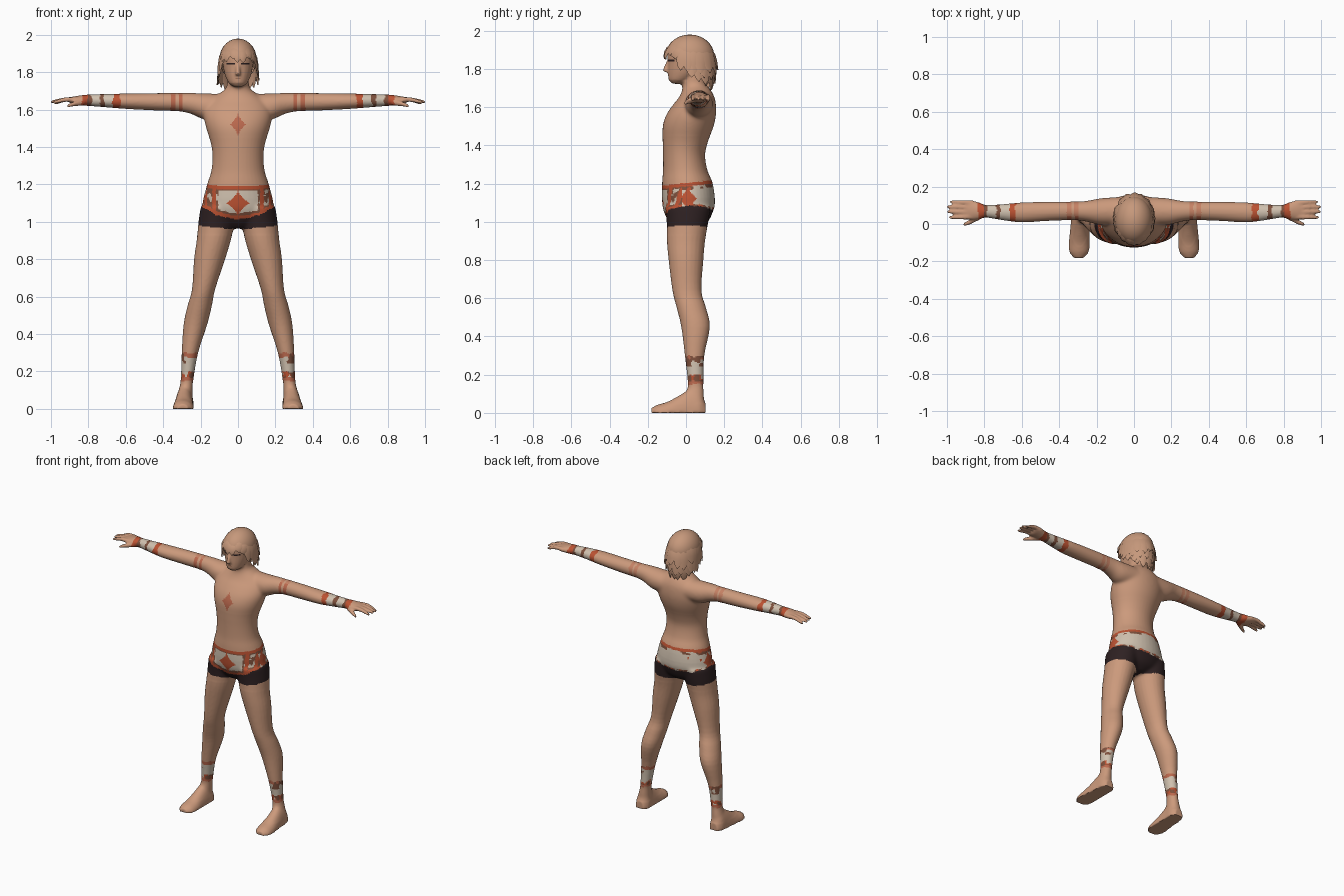
import bpy, bmesh, math, random
from mathutils import Vector, noise

cube = bpy.data.objects.get("Cube")
if cube:
    bpy.data.objects.remove(cube, do_unlink=True)
random.seed(4)


# Materials
def material(name, rgb):
    lin = [((c / 255 + 0.055) / 1.055) ** 2.4 for c in rgb] + [1]
    m = bpy.data.materials.new(name)
    m.use_nodes = True
    m.diffuse_color = lin
    m.node_tree.nodes["Principled BSDF"].inputs["Base Color"].default_value = lin
    return m


SKIN, TATTOO, PALE, ORANGE, CREAM, BROWN, BLACK = range(7)
body_mats = [material("skin", (204, 154, 124)), material("soft red", (186, 104, 77)),
             material("pale red", (198, 130, 101)), material("orange", (188, 82, 50)),
             material("cream", (208, 193, 175)), material("brown", (126, 80, 60)),
             material("near black", (46, 33, 34))]
hair_mat = material("hair", (198, 152, 123))


def add_object(name, bm, mats):
    mesh = bpy.data.meshes.new(name)
    bm.to_mesh(mesh)
    bm.free()
    for m in mats:
        mesh.materials.append(m)
    ob = bpy.data.objects.new(name, mesh)
    bpy.context.collection.objects.link(ob)
    return ob


def smooth_rows(rows, steps=4):
    """Pass a smooth curve through the key sections."""
    out = []
    for i in range(len(rows) - 1):
        a, b, c, d = (rows[max(i - 1, 0)], rows[i], rows[i + 1],
                      rows[min(i + 2, len(rows) - 1)])
        for k in range(steps):
            t = k / steps
            out.append([q + t / 2 * (r - p + t * (2 * p - 5 * q + 4 * r - s
                        + t * (3 * (q - r) + s - p))) for p, q, r, s in zip(a, b, c, d)])
    return out + [list(rows[-1])]


def loft(bm, axis, rows, side=1, segs=24):
    """Closed oval tube; a row is position, two centres, two radii."""
    o1, o2 = [i for i in range(3) if i != axis]
    rings = []
    for t, c1, c2, r1, r2 in smooth_rows(rows):
        ring = []
        for k in range(segs):
            a = math.tau * k / segs
            p = Vector()
            p[axis] = t
            p[o1] = c1 + r1 * math.cos(a)
            p[o2] = c2 + r2 * math.sin(a)
            p.x *= side
            p.z = max(p.z, 0)
            ring.append(bm.verts.new(p))
        rings.append(ring)
    for a, b in zip(rings, rings[1:]):
        for k in range(segs):
            n = (k + 1) % segs
            bm.faces.new((a[k], a[n], b[n], b[k]))
    bm.faces.new(rings[0])
    bm.faces.new(rings[-1])


# Torso and neck: height, half width, front, back
torso = [(.965, .05, -.06, .07), (1, .14, -.09, .115), (1.05, .185, -.115, .14),
         (1.1, .19, -.125, .152), (1.2, .165, -.125, .14), (1.27, .143, -.12, .112),
         (1.35, .136, -.12, .1), (1.42, .145, -.122, .115), (1.5, .17, -.122, .145),
         (1.56, .182, -.103, .157), (1.61, .175, -.07, .157), (1.65, .15, -.038, .15),
         (1.69, .095, -.02, .13), (1.72, .062, -.02, .105), (1.78, .056, -.02, .1)]
bm = bmesh.new()
loft(bm, 2, [(z, 0, (f + b) / 2, w, (b - f) / 2) for z, w, f, b in torso], segs=40)

# Head and nose
loft(bm, 2, [(1.722, 0, -.05, .025, .025), (1.74, 0, -.035, .048, .055),
             (1.78, 0, -.01, .068, .085), (1.83, 0, .005, .08, .1),
             (1.88, 0, .012, .084, .108), (1.93, 0, .015, .07, .09),
             (1.965, 0, .02, .03, .04)])
loft(bm, 2, [(1.783, 0, -.1, .013, .01), (1.795, 0, -.106, .013, .015),
             (1.845, 0, -.092, .007, .008)])

# Arms, legs, hands and feet on both sides
arm = [(.08, .07, 1.615, .075, .07), (.18, .066, 1.617, .072, .07),
       (.25, .068, 1.633, .057, .057), (.32, .07, 1.64, .05, .049),
       (.45, .068, 1.642, .051, .046), (.6, .062, 1.645, .053, .041),
       (.7, .063, 1.648, .043, .036), (.79, .068, 1.65, .034, .031),
       (.83, .07, 1.65, .046, .028), (.88, .075, 1.65, .052, .02), (.9, .076, 1.65, .046, .015)]
leg = [(1.08, .11, .01, .09, .12), (1, .115, .008, .097, .11), (.9, .13, 0, .091, .1),
       (.8, .152, 0, .083, .091), (.64, .184, .005, .062, .076), (.55, .205, .028, .065, .077),
       (.45, .228, .05, .063, .075), (.3, .257, .045, .044, .051), (.16, .272, .05, .034, .041),
       (.1, .28, .048, .038, .047), (.04, .285, .05, .042, .045)]
foot = [(.103, .285, 0, .03, .05), (.07, .285, 0, .048, .12), (.02, .287, 0, .05, .125),
        (-.04, .29, 0, .053, .09), (-.1, .292, 0, .057, .058), (-.15, .294, 0, .052, .042),
        (-.182, .295, 0, .028, .025)]
finger_tips = [(.985, .118, 1.636), (1.002, .092, 1.641), (1, .066, 1.643), (.99, .035, 1.64)]
for side in (1, -1):
    loft(bm, 0, arm, side)
    loft(bm, 2, leg, side)
    loft(bm, 1, foot, side)
    for i, (x, y, z) in enumerate(finger_tips):
        base = .113 - .025 * i
        loft(bm, 0, [(.86, base, 1.652, .014, .014), (.92, (base + y) / 2, 1.654, .013, .013),
                     (x - .01, y, z, .009, .009), (x, y, z, .004, .004)], side, 10)
    loft(bm, 0, [(.82, .045, 1.64, .02, .018), (.87, .015, 1.632, .015, .014),
                 (.905, -.001, 1.622, .01, .01), (.915, -.004, 1.618, .004, .004)], side, 10)
bmesh.ops.recalc_face_normals(bm, faces=bm.faces)

# Fuse the parts into one skin
body = add_object("body", bm, body_mats)
remesh = body.modifiers.new("fuse", "REMESH")
remesh.mode = "VOXEL"
remesh.voxel_size = .006
fused = bpy.data.meshes.new_from_object(
    body.evaluated_get(bpy.context.evaluated_depsgraph_get()))
body.modifiers.clear()
bm = bmesh.new()
bm.from_mesh(fused)
bpy.data.meshes.remove(fused)
joins = [v for v in bm.verts if abs(v.co.x) < .32 and
         (1.45 < v.co.z < 1.74 or .93 < v.co.z < 1.12) or
         abs(v.co.x) < .36 and .05 < v.co.z < .15]
for verts, repeats in ((bm.verts, 3), (joins, 16)):
    for _ in range(repeats):
        bmesh.ops.smooth_vert(bm, verts=verts, factor=.5, use_axis_x=True,
                              use_axis_y=True, use_axis_z=True)

# Worn painted bands: start, end, colour
ankle_bands = [(.15, .168, TATTOO), (.168, .2, ORANGE), (.2, .275, CREAM), (.275, .298, TATTOO)]
arm_bands = [(.297, .318, TATTOO), (.334, .36, TATTOO), (.632, .666, ORANGE),
             (.666, .716, CREAM), (.716, .738, BROWN), (.738, .785, CREAM),
             (.785, .8, BROWN), (.8, .836, ORANGE)]


def band(bands, t):
    return next((k for a, b, k in bands if a < t < b), SKIN)


def is_face(c):
    return abs(c.x) < .08 and c.y < -.04 and 1.74 < c.z < 1.88


# Clean edges for the eye and mouth lines
for height in (1.763, 1.767, 1.84, 1.85):
    faces = [f for f in bm.faces if is_face(f.calc_center_median())]
    geom = set(faces)
    for f in faces:
        geom.update(f.edges, f.verts)
    bmesh.ops.bisect_plane(bm, geom=list(geom), dist=.0001, plane_co=(0, 0, height),
                           plane_no=(0, 0, 1))


def star(x, z, w, h, power=.8):
    return (abs(x) / w) ** power + (abs(z) / h) ** power < 1


def shorts_colour(c):
    x, z = abs(c.x), c.z
    top = 1.203 + .1 * c.y
    front = c.y < -.02
    blend = min(1, max(0, (c.y + .02) / .06))
    patch = noise.noise(c * 28)
    # the dark hem dips at the front and runs level at the back
    hem = (1 - blend) * (1.015 + 1.8 * x * x) + blend * (1.06 + .6 * x * x) + .008 * patch
    if z > top:
        return SKIN
    if z > top - .018:
        return ORANGE
    if z < hem:
        return BLACK if z > .963 + .4 * x * x else SKIN
    if front:
        # star panel with a brown border, then framed side panels
        if star(x, z - 1.1, .07, .075, .7):
            return ORANGE
        if z < hem + .018 or .118 < x < .138 or .165 < x < .178:
            return ORANGE
        if z < hem + .032 or z > top - .026 or .105 < x < .118 and patch > -.1:
            return BROWN
        return BROWN if x > .138 and patch > 0 else CREAM
    if z < hem + .012 and patch > -.2:
        return ORANGE if patch > .1 else BROWN
    if x > .1 and (star(c.y - .01, z - 1.12, .05, .065) or patch > .45):
        return ORANGE
    if z > top - .036 and x > .05 and patch > -.05:
        return BROWN
    return CREAM


def colour(c):
    x, z = abs(c.x), c.z
    grain = noise.noise(c * 34)
    if x > .27 and z > 1.4:
        if x < .5:
            k = band(arm_bands, x)
            return PALE if k == TATTOO and (c.y > .075 or z > 1.68) else k
        return band(arm_bands, x + .012 * grain)
    if z < .35:
        k = band(ankle_bands, z + .008 * grain)
        if k == ORANGE and grain > .12:
            return BROWN
        if k == ORANGE and grain < -.2:
            return CREAM
        outer = x > .26 - .1 * (z - .25) and c.y > 0
        return BROWN if outer and z > .245 and k != SKIN and grain > -.15 else k
    if .95 < z < 1.25:
        return shorts_colour(c)
    if c.y < 0 and star(x, z - 1.52, .043, .06):
        return TATTOO
    if is_face(c):
        if .017 < x < .06 and 1.84 < z < 1.85:
            return BLACK
        if x < .016 and 1.763 < z < 1.767:
            return BROWN
    return SKIN


for f in bm.faces:
    f.material_index = colour(f.calc_center_median())
    f.smooth = True
bm.to_mesh(body.data)
bm.free()

# Hair cap, open over the face
bm = bmesh.new()
bmesh.ops.create_uvsphere(bm, u_segments=24, v_segments=14, radius=1)
for v in bm.verts:
    v.co = Vector((v.co.x * .1, .02 + v.co.y * .128, 1.868 + v.co.z * .112))
bmesh.ops.bisect_plane(bm, geom=bm.verts[:] + bm.edges[:] + bm.faces[:], clear_inner=True,
                       plane_co=(0, -.11, 1.895), plane_no=(0, .82, 1))
cap = add_object("hair_cap", bm, [hair_mat])

# Pointed hair locks, rooted under the cap
bm = bmesh.new()


def lock(angle, top, tip, half, flare):
    levels = []
    for t, wide in ((0, .75), (.3, 1), (.6, .9), (.85, .55), (1, .04)):
        z = top + (tip - top) * t
        rise = max(0, (z - 1.868) / .112)
        k = math.sqrt(max(.05, 1 - rise * rise)) + flare * t * t - .1 * (1 - t) ** 4
        w = half * wide
        ring = []
        for da, dk in ((-w, 0), (0, .06 * math.sin(math.pi * t)), (w, 0), (0, -.06)):
            a = angle + da
            ring.append(bm.verts.new((math.sin(a) * .1 * (k + dk),
                                      .02 - math.cos(a) * .128 * (k + dk), z)))
        levels.append(ring)
    for a, b in zip(levels, levels[1:]):
        for i in range(4):
            j = (i + 1) % 4
            bm.faces.new((a[i], a[j], b[j], b[i]))
    bm.faces.new(levels[0])
    bm.faces.new(levels[-1])


def fringe(start, end, count, top, tip, half, flare):
    for i in range(count):
        a = math.radians(start + (end - start) * (i + .5) / count) + random.uniform(-.06, .06)
        lock(a, top + random.uniform(-.01, .01), tip + random.uniform(-.018, .018), half, flare)


fringe(-62, 62, 7, 1.94, 1.86, .24, .06)
for side in (1, -1):
    fringe(side * 62, side * 105, 3, 1.93, 1.78, .24, .12)
    fringe(side * 88, side * 125, 3, 1.88, 1.74, .24, .15)
fringe(105, 255, 7, 1.92, 1.785, .28, .17)
fringe(115, 245, 6, 1.87, 1.735, .3, .08)
fringe(130, 230, 5, 1.82, 1.7, .28, -.1)
bmesh.ops.recalc_face_normals(bm, faces=bm.faces)
locks = add_object("hair_locks", bm, [hair_mat])

# Smooth shading with sharp lock edges
for ob in (body, cap, locks):
    bpy.ops.object.select_all(action="DESELECT")
    ob.select_set(True)
    bpy.context.view_layer.objects.active = ob
    bpy.ops.object.shade_smooth_by_angle(angle=math.radians(45))
